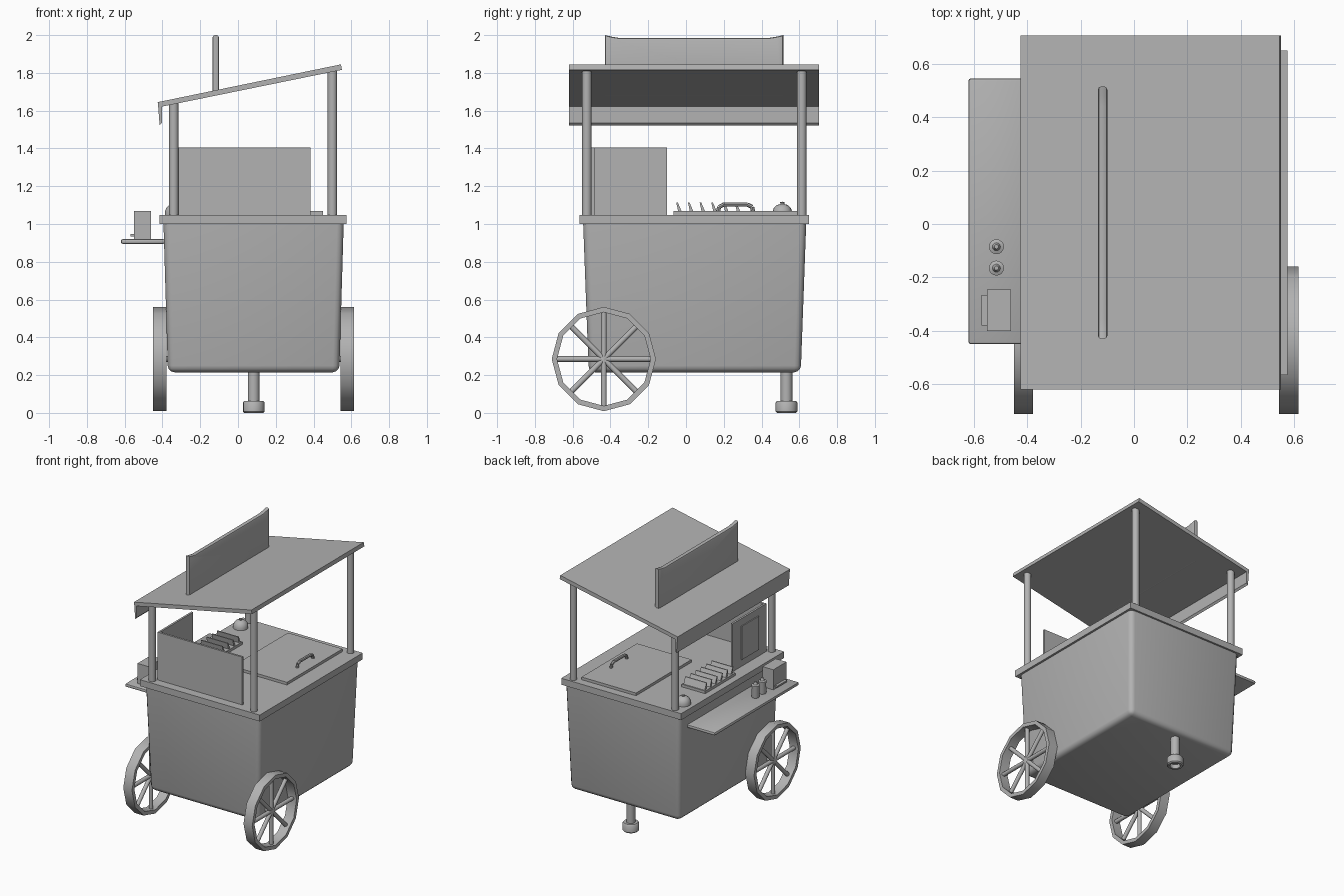
import bpy, bmesh, math
from mathutils import Vector, Matrix

if "Cube" in bpy.data.objects:
    bpy.data.objects.remove(bpy.data.objects["Cube"])

grey = bpy.data.materials.new("plain grey")
grey.diffuse_color = (0.45, 0.45, 0.45, 1)
grey.use_nodes = True
grey.node_tree.nodes["Principled BSDF"].inputs["Base Color"].default_value = grey.diffuse_color


def finish(name, bm, smooth=False):
    bmesh.ops.recalc_face_normals(bm, faces=bm.faces)
    me = bpy.data.meshes.new(name)
    bm.to_mesh(me)
    bm.free()
    ob = bpy.data.objects.new(name, me)
    bpy.context.collection.objects.link(ob)
    me.materials.append(grey)
    if smooth:
        bpy.ops.object.select_all(action='DESELECT')
        ob.select_set(True)
        bpy.context.view_layer.objects.active = ob
        bpy.ops.object.shade_smooth_by_angle(angle=math.radians(40))
    return ob


def add_box(bm, x0, x1, y0, y1, z0, z1):
    m = Matrix.Translation(((x0 + x1) / 2, (y0 + y1) / 2, (z0 + z1) / 2)) @ \
        Matrix.Diagonal((x1 - x0, y1 - y0, z1 - z0, 1))
    return bmesh.ops.create_cube(bm, size=1, matrix=m)["verts"]


def box(name, *dims, bevel=0, segs=2):
    bm = bmesh.new()
    add_box(bm, *dims)
    if bevel:
        bmesh.ops.bevel(bm, geom=bm.edges[:], offset=bevel, segments=segs,
                        profile=0.5, affect='EDGES')
    return finish(name, bm, bool(bevel))


def add_rod(bm, a, b, r, n=12):
    a, b = Vector(a), Vector(b)
    m = Matrix.Translation((a + b) / 2) @ (b - a).to_track_quat('Z', 'Y').to_matrix().to_4x4()
    bmesh.ops.create_cone(bm, cap_ends=True, segments=n, radius1=r, radius2=r,
                          depth=(b - a).length, matrix=m)


def rod(name, a, b, r, n=16):
    bm = bmesh.new()
    add_rod(bm, a, b, r, n)
    return finish(name, bm, True)


def lathe(name, profile, center, n=16):
    bm = bmesh.new()
    vs = [bm.verts.new((r, 0, z)) for r, z in profile]
    es = [bm.edges.new(p) for p in zip(vs, vs[1:])]
    bmesh.ops.spin(bm, geom=vs + es, cent=(0, 0, 0), axis=(0, 0, 1),
                   angle=2 * math.pi, steps=n)
    bmesh.ops.remove_doubles(bm, verts=bm.verts, dist=1e-4)
    bmesh.ops.translate(bm, verts=bm.verts, vec=center)
    return finish(name, bm, True)


def extrude_y(name, profile, y0, y1):
    bm = bmesh.new()
    f = bm.faces.new([bm.verts.new((x, y0, z)) for x, z in profile])
    ext = bmesh.ops.extrude_face_region(bm, geom=[f])["geom"]
    bmesh.ops.translate(bm, vec=(0, y1 - y0, 0),
                        verts=[v for v in ext if isinstance(v, bmesh.types.BMVert)])
    return finish(name, bm)


# Tapered body with rounded corners and bottom
bm = bmesh.new()
for v in add_box(bm, -0.395, 0.56, -0.545, 0.637, 0.215, 1.02):
    if v.co.z < 0.5:
        v.co.x = 0.083 + (v.co.x - 0.083) * 0.95
        v.co.y = 0.05 + (v.co.y - 0.05) * 0.95
edges = [e for e in bm.edges if min(v.co.z for v in e.verts) < 0.5]
bmesh.ops.bevel(bm, geom=edges, offset=0.035, segments=3, profile=0.5, affect='EDGES')
finish("body", bm, True)

# Countertop and side shelf
box("countertop", -0.415, 0.575, -0.565, 0.65, 1.0, 1.048)
box("side_shelf", -0.62, -0.385, -0.45, 0.545, 0.895, 0.92, bevel=0.01)

# Posts under the sloping roof
for i, (x, top) in enumerate(((-0.34, 1.645), (0.50, 1.815))):
    for j, y in enumerate((-0.525, 0.613)):
        rod(f"post_{i}_{j}", (x, y, 1.04), (x, y, top), 0.025)

# Roof slab and hanging valance
extrude_y("roof", [(-0.425, 1.645), (-0.42, 1.618), (0.55, 1.816), (0.545, 1.845)], -0.62, 0.705)
extrude_y("roof_valance", [(-0.424, 1.64), (-0.415, 1.522), (-0.403, 1.535), (-0.403, 1.632)],
          -0.62, 0.705)

# Sign board with raised ends
bm = bmesh.new()
outline = [(-0.43, 1.68), (0.515, 1.68), (0.515, 2.0), (0.48, 1.992), (0.44, 1.985),
           (-0.355, 1.985), (-0.395, 1.992), (-0.43, 2.0)]
f = bm.faces.new([bm.verts.new((-0.135, y, z)) for y, z in outline])
ext = bmesh.ops.extrude_face_region(bm, geom=[f])["geom"]
bmesh.ops.translate(bm, vec=(0.035, 0, 0),
                    verts=[v for v in ext if isinstance(v, bmesh.types.BMVert)])
rim = [e for e in bm.edges if abs(e.verts[0].co.x - e.verts[1].co.x) < 1e-4]
bmesh.ops.bevel(bm, geom=rim, offset=0.012, segments=2, profile=0.5, affect='EDGES')
finish("sign_board", bm, True)

# Corner screen with a framed side panel
box("screen_front", -0.315, 0.385, -0.50, -0.485, 1.045, 1.405)
box("screen_side", -0.315, -0.30, -0.485, -0.10, 1.045, 1.405)
box("screen_plate", -0.322, -0.315, -0.40, -0.20, 1.10, 1.35)

# Lid with handle
box("lid", 0.0, 0.45, -0.065, 0.59, 1.04, 1.068)
bm = bmesh.new()
path = [(0.37, 0.17, 1.065), (0.37, 0.175, 1.09), (0.37, 0.20, 1.103),
        (0.37, 0.325, 1.103), (0.37, 0.35, 1.09), (0.37, 0.355, 1.065)]
for a, b in zip(path, path[1:]):
    add_rod(bm, a, b, 0.011, 8)
finish("lid_handle", bm, True)

# Rack with slanted dividers
box("rack_base", -0.365, -0.17, -0.06, 0.295, 1.04, 1.068)
bm = bmesh.new()
for i in range(6):
    y = -0.048 + 0.062 * i
    for v in add_box(bm, -0.355, -0.18, y - 0.004, y + 0.004, 1.06, 1.115):
        if v.co.z < 1.08:
            v.co.y += 0.012 + (0.012 if v.co.y > y else 0)
finish("rack_dividers", bm)

# Small domed cover with knob
lathe("dome_cover", [(0, 1.045), (0.052, 1.045), (0.052, 1.065), (0.045, 1.085), (0.03, 1.1),
                     (0.01, 1.106), (0.012, 1.115), (0, 1.118)], (-0.335, 0.51, 0))

# Bottles on the shelf
for i, y in enumerate((-0.085, -0.165)):
    lathe(f"bottle_{i}", [(0, 0.915), (0.025, 0.915), (0.028, 0.93), (0.026, 0.99), (0.028, 1.0),
                          (0.028, 1.01), (0.015, 1.015), (0.008, 1.035), (0, 1.035)],
          (-0.515, y, 0))

# Paper dispenser with tray lip
box("dispenser", -0.55, -0.46, -0.40, -0.245, 0.915, 1.07)
box("dispenser_lip", -0.57, -0.55, -0.38, -0.265, 0.935, 0.947)

# Spoked wheels
for name, x0, x1 in (("wheel_left", -0.45, -0.378), ("wheel_right", 0.543, 0.615)):
    bm = bmesh.new()
    rings = []
    for i in range(12):
        a = math.tau * i / 12
        rings.append([bm.verts.new((x, -0.435 + r * math.sin(a), 0.285 + r * math.cos(a)))
                      for x, r in ((x0, 0.276), (x1, 0.276), (x1, 0.248), (x0, 0.248))])
    for i in range(12):
        p, q = rings[i], rings[(i + 1) % 12]
        for k in range(4):
            bm.faces.new((p[k], p[(k + 1) % 4], q[(k + 1) % 4], q[k]))
    xm = (x0 + x1) / 2
    for i in range(4):
        a = math.pi * i / 4
        d = Vector((0, math.sin(a), math.cos(a))) * 0.25
        c = Vector((xm, -0.435, 0.285))
        add_rod(bm, c - d, c + d, 0.015, 10)
    finish(name, bm, True)
rod("axle", (-0.415, -0.435, 0.285), (0.58, -0.435, 0.285), 0.016)

# Support leg with a hollow foot
rod("support_leg", (0.083, 0.532, 0.03), (0.083, 0.532, 0.24), 0.031)
lathe("support_foot", [(0, 0.03), (0.035, 0.03), (0.035, 0.0), (0.05, 0.0), (0.057, 0.007),
                       (0.057, 0.055), (0.05, 0.064), (0, 0.064)], (0.083, 0.532, 0))
